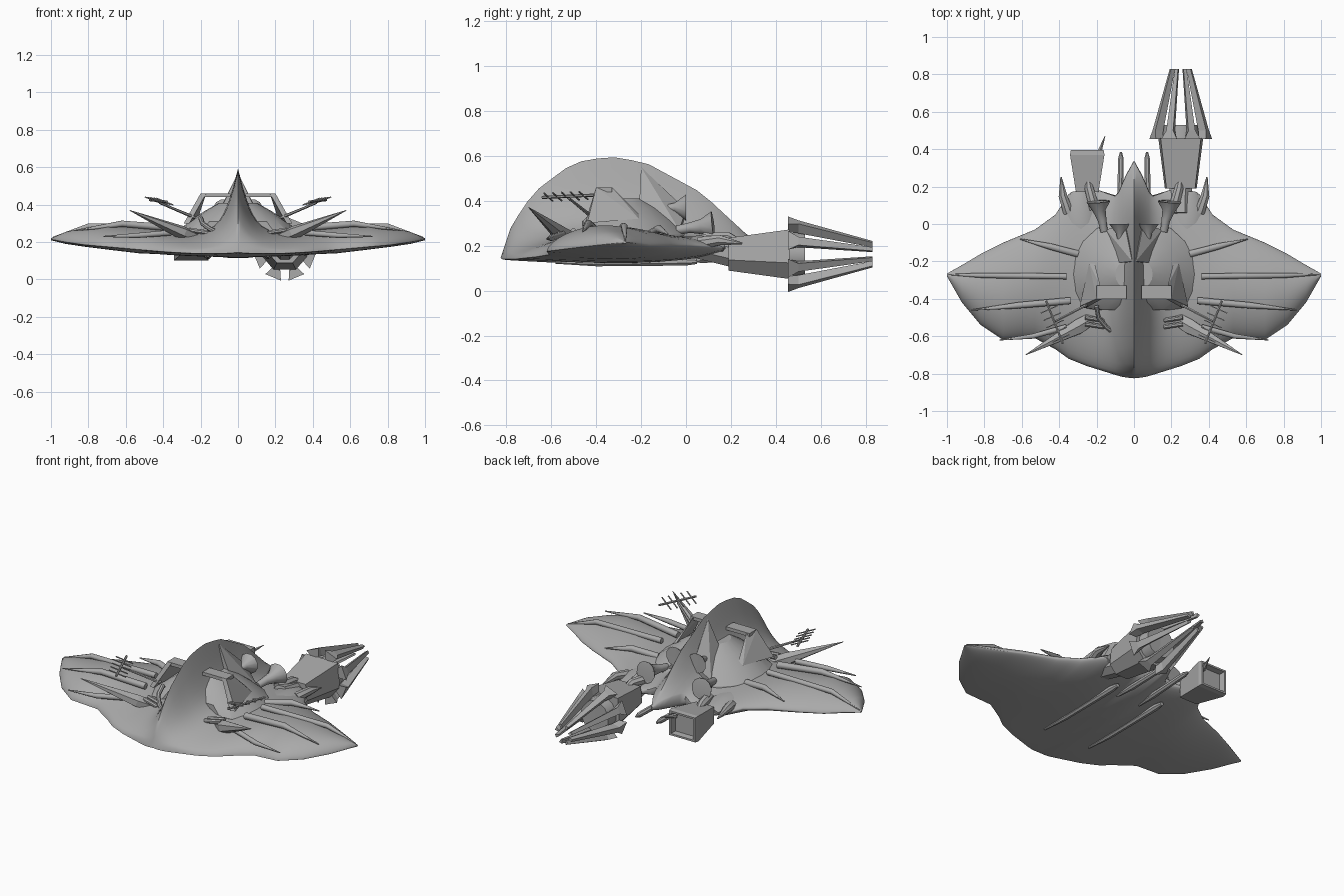
import bpy, bmesh, math
from mathutils import Vector

cube = bpy.data.objects.get("Cube")
if cube:
    bpy.data.objects.remove(cube, do_unlink=True)

grey = bpy.data.materials.new("hull_grey")
grey.use_nodes = True
grey.diffuse_color = (0.4, 0.4, 0.4, 1)
grey.node_tree.nodes["Principled BSDF"].inputs["Base Color"].default_value = (0.4, 0.4, 0.4, 1)


def finish(name, bm, angle):
    bmesh.ops.recalc_face_normals(bm, faces=bm.faces)
    mesh = bpy.data.meshes.new(name)
    bm.to_mesh(mesh)
    bm.free()
    mesh.materials.append(grey)
    if angle:
        mesh.shade_smooth()
        mesh.set_sharp_from_angle(angle=math.radians(angle))
    ob = bpy.data.objects.new(name, mesh)
    bpy.context.collection.objects.link(ob)
    return ob


def loft(name, rings, angle=0):
    """Skin a list of closed rings and cap both ends."""
    bm = bmesh.new()
    rows = [[bm.verts.new(p) for p in ring] for ring in rings]
    n = len(rows[0])
    for a, b in zip(rows, rows[1:]):
        for i in range(n):
            j = (i + 1) % n
            bm.faces.new((a[i], a[j], b[j], b[i]))
    bm.faces.new(rows[0])
    bm.faces.new(rows[-1])
    return finish(name, bm, angle)


def tube(name, path, radii, sides=8, angle=40, flat=1.0):
    """Round sections of changing radius along a path."""
    pts = [Vector(p) for p in path]
    rings = []
    for i, p in enumerate(pts):
        d = pts[min(i + 1, len(pts) - 1)] - pts[max(i - 1, 0)]
        q = d.to_track_quat('Z', 'Y')
        ring = []
        for k in range(sides):
            a = math.tau * (k + 0.5) / sides
            v = q @ Vector((math.cos(a) * radii[i], math.sin(a) * radii[i], 0))
            v.z *= flat
            ring.append(p + v)
        rings.append(ring)
    return loft(name, rings, angle)


def solid(name, points):
    """Flat-faced block from its corners."""
    bm = bmesh.new()
    for p in points:
        bm.verts.new(p)
    bmesh.ops.convex_hull(bm, input=bm.verts)
    return finish(name, bm, 0)


def interpolate(table, x):
    """Read the row of a table at x, straight between its entries."""
    for a, b in zip(table, table[1:]):
        if x <= b[0]:
            f = max(0, (x - a[0]) / (b[0] - a[0]))
            return [u + (v - u) * f for u, v in zip(a[1:], b[1:])]
    return list(table[-1][1:])


# Wide ray-shaped hull: x, front y, back y, front z, back z, top z, bottom z
half = [(0, -.825, .34, .145, .20, .23, .115), (.05, -.82, .25, .14, .20, .23, .115),
        (.09, -.81, .15, .14, .19, .235, .12), (.25, -.76, .20, .14, .19, .25, .125),
        (.35, -.72, .16, .145, .19, .26, .13), (.42, -.67, .05, .15, .20, .27, .135),
        (.53, -.61, -.03, .16, .20, .285, .14), (.70, -.62, -.10, .175, .20, .29, .16),
        (.82, -.54, -.16, .185, .20, .275, .175), (.92, -.42, -.22, .20, .21, .255, .19),
        (1, -.28, -.265, .215, .215, .22, .21)]
# Peak height of the central crest along y
ridge = [(-.825, .145), (-.78, .28), (-.72, .38), (-.65, .46), (-.50, .57), (-.34, .597),
         (-.18, .57), (.07, .435), (.15, .36), (.27, .25), (.34, .20)]
spans = [0, .012, .025, .04, .06, .08, .10, .13, .17, .21, .25, .30, .35, .42, .47, .53,
         .61, .70, .76, .82, .87, .92, .96, 1]
rings = []
steps = 24
for x in [-v for v in spans[:0:-1]] + spans:
    yf, yb, zf, zb, zt, zl = interpolate(half, abs(x))
    ring = []
    for k in range(2 * steps):
        t = k / steps if k <= steps else 2 - k / steps
        t = (1 - math.cos(math.pi * t)) / 2
        y = yf + (yb - yf) * t
        edge = zf + (zb - zf) * t
        bulge = max(0, math.sin(math.pi * t)) ** 0.6
        z = edge + ((zt if k <= steps else zl) - edge) * bulge
        if 0 < k < steps:
            # The crest rises out of the hull and flares into it
            z += max(0, interpolate(ridge, y)[0] - z) * math.exp(-(abs(x) / .072) ** 1.1)
        ring.append((x, y, z))
    rings.append(ring)
loft("ray_hull", rings, 60)

# Faceted cockpit mound, cut off at the front
rings = []
for r, z in ((.35, .20), (.335, .25), (.26, .31), (.18, .365), (.10, .41)):
    ring = []
    for k in range(20):
        a = math.tau * k / 20
        ring.append((r * math.cos(a), max(-.27 + r * .9 * math.sin(a), -.46), z))
    rings.append(ring)
loft("cockpit_mound", rings, 25)

for s, side in ((1, "left"), (-1, "right")):
    # Wing ribs, thick at the root and pointed at the tip
    ribs = [((.36, -.28, .285), (.80, -.275, .285), (.99, -.27, .225), .017),
            ((.34, -.41, .275), (.62, -.435, .298), (.87, -.46, .262), .02),
            ((.30, -.16, .25), (.45, -.12, .275), (.61, -.08, .25), .02),
            ((.36, -.55, .25), (.54, -.60, .235), (.72, -.62, .23), .016)]
    for i, (a, b, c, r) in enumerate(ribs):
        path = [(s * p[0], p[1], p[2]) for p in (a, b, c)]
        tube(f"wing_rib_{side}_{i}", path, (r, r * .9, .003), 8, 50)

    # Forward spikes
    tube(f"front_spike_{side}", [(s * .17, -.47, .20), (s * .30, -.55, .25), (s * .58, -.70, .37)],
         (.03, .045, .002), 6, 0, .8)
    # Mast aerial: boom with crossbars
    tube(f"aerial_mast_{side}", [(s * .23, -.42, .33), (s * .42, -.52, .41)], (.009, .006), 6)
    lo, hi = Vector((s * .38, -.64, .415)), Vector((s * .47, -.41, .425))
    tube(f"aerial_boom_{side}", [lo, hi], (.007, .007), 6)
    across = Vector((s * .045, -.02, .018))
    for i in range(5):
        c = lo.lerp(hi, .12 + .17 * i)
        tube(f"aerial_bar_{side}_{i}", [c - across, c + across], (.004, .004), 4)

    # Overhead shield: flat shelf and sloping fin
    solid(f"shield_shelf_{side}", [(s * x, y, z) for x in (.04, .20) for y in (-.40, -.33) for z in (.44, .46)])
    solid(f"shield_fin_{side}", [(s * x, y, z) for x, y, z in (
        (.17, -.40, .46), (.20, -.40, .46), (.18, -.33, .46), (.21, -.21, .34),
        (.24, -.21, .32), (.29, -.44, .30), (.26, -.45, .30))])
    # Wedge panels leaning on the crest
    solid(f"crest_wedge_{side}", [(s * x, y, z) for x, y, z in (
        (.01, -.20, .55), (.11, -.21, .34), (.15, -.03, .27), (.05, 0, .36), (0, 0, .25), (0, -.21, .3))])

    # Rear-facing flared horns with hollow mouths
    tube(f"large_horn_{side}", [(s * .16, -.04, .27), (s * .17, .02, .28), (s * .185, .07, .285),
                                (s * .19, .12, .29), (s * .188, .115, .29), (s * .18, .07, .285)],
         (.02, .024, .035, .065, .058, .02), 12)
    tube(f"small_horn_{side}", [(s * .075, -.09, .37), (s * .075, -.05, .37), (s * .075, 0, .37),
                                (s * .075, -.004, .37), (s * .075, -.04, .37)],
         (.012, .022, .06, .052, .012), 12)

    # Stern claws and the low swelling between them
    tube(f"outer_claw_{side}", [(s * .35, .06, .21), (s * .38, .15, .225), (s * .39, .25, .21)],
         (.03, .025, .004), 8)
    tube(f"inner_claw_{side}", [(s * .21, .08, .23), (s * .24, .19, .235), (s * .25, .26, .21)],
         (.03, .026, .008), 8)
    tube(f"stern_swelling_{side}", [(s * .28, -.08, .21), (s * .29, .06, .205), (s * .29, .17, .195)],
         (.06, .09, .05), 10, 50, .45)
    # Slim rods under the stern and under the belly
    tube(f"stern_rod_{side}", [(s * .08, -.05, .135), (s * .075, .08, .14), (s * .07, .35, .15),
                               (s * .07, .385, .15)], (.008, .018, .016, .006), 8)
    tube(f"belly_rod_{side}", [(s * .16, -.58, .125), (s * .16, -.40, .123), (s * .16, 0, .13),
                               (s * .16, .05, .13)], (.006, .016, .02, .012), 8)
    # Short front pipes
    for i in range(2):
        y = -.50 - .035 * i
        tube(f"front_pipe_{side}_{i}", [(s * .16, y - .015, .25), (s * .26, y, .265)], (.013, .013), 8)
tube("curved_pipe", [(-.20, -.44, .33), (-.19, -.50, .30), (-.15, -.55, .27), (-.11, -.58, .25)],
     (.013, .013, .013, .013), 8)

# Large stern engine on the left
cx, cz = .25, .162
section = ((-.9, 1), (.9, 1), (1, -.35), (.5, -1), (-.5, -1), (-1, -.35))
loft("engine_housing", [[(cx + u * w, y, cz + v * h) for u, v in section]
                        for y, w, h in ((.19, .085, .073), (.46, .12, .11))])
tube("engine_core", [(cx, .45, cz), (cx, .53, cz), (cx, .525, cz), (cx, .48, cz)], (.10, .095, .075, .06), 12, 30)
tube("engine_neck", [(cx, .05, .20), (cx, .22, cz)], (.06, .065), 8, 30)

# Ring of converging prongs with broad feet
for i in range(8):
    a = math.tau * (i + .5) / 8
    out = Vector((math.cos(a), 0, math.sin(a)))
    tan = Vector((-out.z, 0, out.x))
    rings = []
    for y, inner, outer, w in ((.455, .115, .163, .045), (.50, .105, .155, .02), (.83, .035, .06, .009)):
        c = Vector((cx, y, cz))
        rings.append([c + out * r + tan * t for r, t in ((inner, -w * .5), (inner, w * .5), (outer, w), (outer, -w))])
    loft(f"engine_prong_{i}", rings)

# Smaller square exhaust on the right, with a hollow rear
loft("square_exhaust", [[(-.25 + u * w, y, .18 + v * w * .85) for u, v in ((-1, -1), (1, -1), (1, 1), (-1, 1))]
                        for y, w in ((.17, .06), (.37, .092), (.395, .088), (.395, .075), (.36, .07))])
tube("exhaust_spike", [(-.19, .37, .22), (-.155, .47, .24)], (.015, .002), 6, 0)
